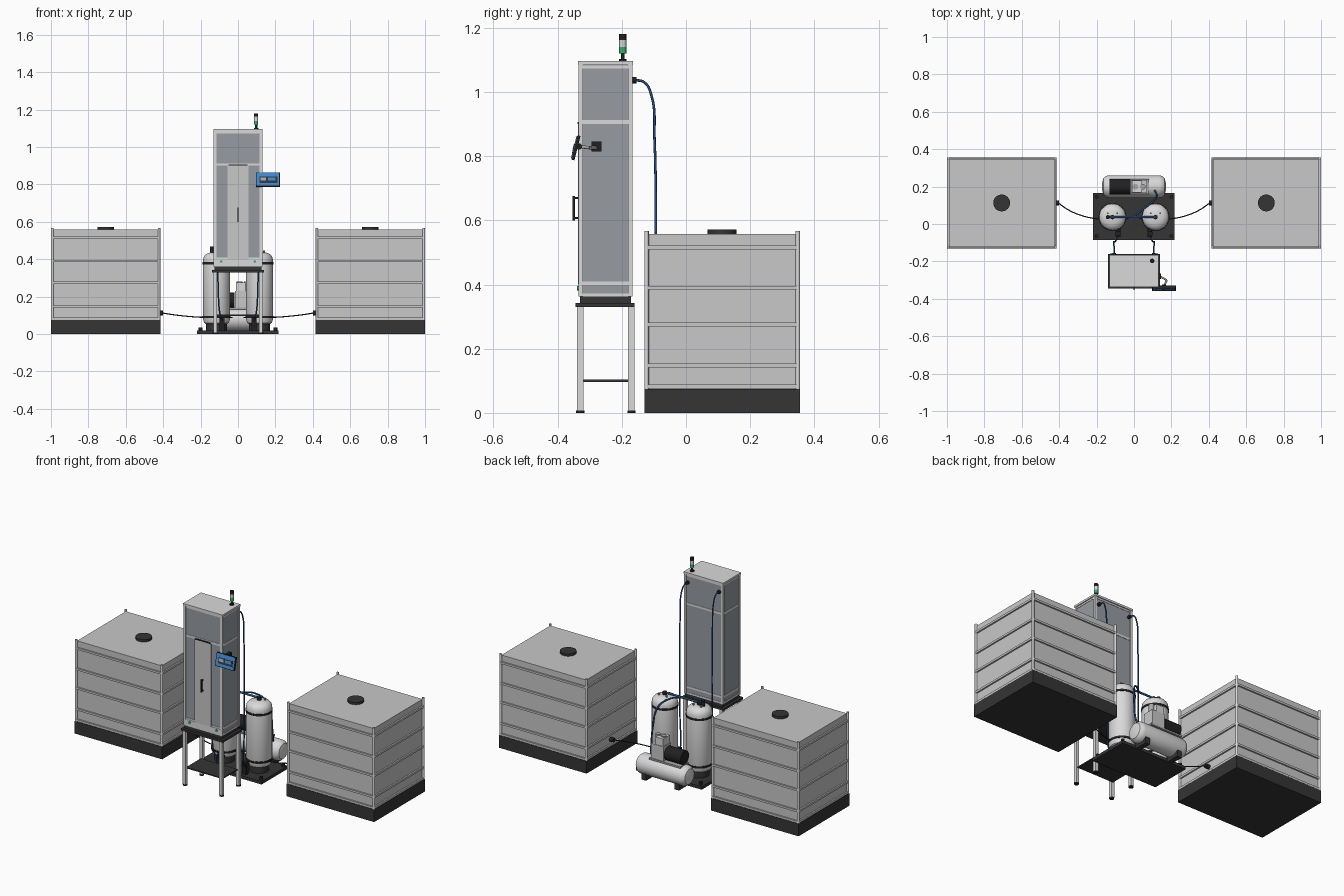
import bpy, bmesh, math
from mathutils import Vector, Matrix

if "Cube" in bpy.data.objects:
    bpy.data.objects.remove(bpy.data.objects["Cube"])


def mat(name, r, g, b):
    m = bpy.data.materials.new(name)
    m.diffuse_color = (r, g, b, 1)
    m.use_nodes = True
    m.node_tree.nodes["Principled BSDF"].inputs["Base Color"].default_value = m.diffuse_color
    return m


GREY = mat("light grey", .58, .58, .58)
WHITE = mat("off white", .70, .70, .70)
PANEL = mat("blue grey panel", .31, .335, .365)
DARK = mat("charcoal", .035, .035, .035)
BLACK = mat("black", .015, .015, .015)
STEEL = mat("steel", .40, .40, .40)
HOSE = mat("hose blue", .02, .08, .22)
SCREEN = mat("screen blue", .05, .25, .65)
GREEN = mat("signal green", .03, .50, .12)


def finish(name, bm, material, smooth=False):
    me = bpy.data.meshes.new(name)
    bmesh.ops.recalc_face_normals(bm, faces=bm.faces)
    bm.to_mesh(me)
    bm.free()
    ob = bpy.data.objects.new(name, me)
    bpy.context.collection.objects.link(ob)
    me.materials.append(material)
    if smooth:
        bpy.ops.object.select_all(action='DESELECT')
        ob.select_set(True)
        bpy.context.view_layer.objects.active = ob
        bpy.ops.object.shade_smooth_by_angle(angle=math.radians(35))
    return ob


def box(name, x, y, z, material):
    """Box from (min, max) ranges."""
    bm = bmesh.new()
    bmesh.ops.create_cube(bm, size=1)
    for v in bm.verts:
        v.co = [(r[0] + r[1]) / 2 + c * (r[1] - r[0]) for r, c in zip((x, y, z), v.co)]
    return finish(name, bm, material)


def lathe(name, start, axis, profile, material, n=32):
    """Revolve (radius, distance) pairs around an axis."""
    bm = bmesh.new()
    rot = Vector(axis).to_track_quat('Z', 'Y').to_matrix()
    rings = []
    for r, d in profile:
        rings.append([bm.verts.new(rot @ Vector((r * math.cos(2 * math.pi * i / n),
                      r * math.sin(2 * math.pi * i / n), d)) + Vector(start)) for i in range(n)])
    for a, b in zip(rings, rings[1:]):
        for i in range(n):
            j = (i + 1) % n
            bm.faces.new((a[i], a[j], b[j], b[i]))
    bm.faces.new(rings[0][::-1])
    bm.faces.new(rings[-1])
    return finish(name, bm, material, True)


def rod(name, a, b, r, material, n=16):
    d = Vector(b) - Vector(a)
    return lathe(name, a, d, [(r, 0), (r, d.length)], material, n)


def tube(name, pts, r, material):
    """Smooth hose through points."""
    cu = bpy.data.curves.new(name, 'CURVE')
    cu.dimensions = '3D'
    cu.bevel_depth, cu.bevel_resolution, cu.resolution_u = r, 2, 8
    cu.use_fill_caps = True
    sp = cu.splines.new('BEZIER')
    sp.bezier_points.add(len(pts) - 1)
    for p, co in zip(sp.bezier_points, pts):
        p.co = co
        p.handle_left_type = p.handle_right_type = 'AUTO'
    ob = bpy.data.objects.new(name, cu)
    bpy.context.collection.objects.link(ob)
    cu.materials.append(material)
    bpy.ops.object.select_all(action='DESELECT')
    ob.select_set(True)
    bpy.context.view_layer.objects.active = ob
    bpy.ops.object.convert(target='MESH')


# Two framed storage tanks with feed lines to the skid
Y0, Y1 = -.13, .355
for s in (-1, 1):
    x0, x1 = sorted((s * .415, s * 1.0))
    cx, cy = (x0 + x1) / 2, (Y0 + Y1) / 2
    box("tank_pallet", (x0, x1), (Y0, Y1), (0, .075), DARK)
    box("tank_body", (x0 + .01, x1 - .01), (Y0 + .01, Y1 - .01), (.075, .558), GREY)
    for z in (.082, .148, .275, .39, .515):
        for y in (Y0 + .007, Y1 - .007):
            box("tank_rail", (x0 + .01, x1 - .01), (y - .006, y + .006), (z - .006, z + .006), GREY)
        for x in (x0 + .007, x1 - .007):
            box("tank_rail", (x - .006, x + .006), (Y0 + .01, Y1 - .01), (z - .006, z + .006), GREY)
    for x in (x0 + .007, x1 - .007):
        for y in (Y0 + .007, Y1 - .007):
            rod("tank_post", (x, y, .075), (x, y, .567), .007, WHITE, 12)
    rod("tank_hatch", (cx, cy, .555), (cx, cy, .572), .045, DARK, 32)
    rod("tank_outlet", (s * .425, cy, .113), (s * .402, cy, .113), .013, BLACK)
    tube("feed_line", [(s * .405, cy, .113), (s * .35, .075, .104), (s * .28, .045, .096),
                       (s * .2, .028, .09), (s * .1, .02, .088), (s * .03, .03, .088)], .003, BLACK)

# Cabinet stand
for x in (-.122, .122):
    for y in (-.33, -.17):
        box("stand_leg", (x - .01, x + .01), (y - .01, y + .01), (.006, .33), WHITE)
        rod("stand_foot", (x, y, 0), (x, y, .008), .013, BLACK)
box("stand_shelf", (-.122, .122), (-.32, -.18), (.097, .104), DARK)
box("stand_top", (-.14, .14), (-.345, -.16), (.33, .343), DARK)

# Cabinet: panelled core, corner posts and rails
CX, CY0, CY1 = .13, -.335, -.167
box("cabinet_plinth", (-CX + .005, CX - .005), (CY0 + .004, CY1 - .004), (.343, .362), DARK)
box("cabinet_panels", (-CX + .005, CX - .005), (CY0 + .005, CY1 - .005), (.36, 1.085), PANEL)
for x in (-CX + .007, CX - .007):
    for y in (CY0 + .007, CY1 - .007):
        box("cabinet_post", (x - .007, x + .007), (y - .007, y + .007), (.362, 1.09), WHITE)
for z0, z1 in ((.362, .372), (.398, .41), (.9, .913), (1.073, 1.083)):
    box("cabinet_rail", (-CX + .003, CX - .003), (CY0 + .003, CY1 - .003), (z0, z1), WHITE)
box("cabinet_roof", (-CX - .002, CX + .002), (CY0 - .002, CY1 + .002), (1.084, 1.096), WHITE)
box("kick_panel", (-CX + .012, CX - .012), (CY0 + .001, CY0 + .01), (.362, .4), WHITE)
box("door", (-.055, .055), (CY0 - .002, CY0 + .01), (.4, .9), GREY)
box("door_top_gap", (-.05, .05), (CY0 - .003, CY0 + .01), (.9, .906), BLACK)
for x in (-.09, .09):
    rod("indicator", (x, CY0 + .002, .388), (x, CY0 - .004, .388), .007, GREEN)
box("door_handle", (-.004, .004), (-.354, -.346), (.6, .676), BLACK)
for z in (.604, .666):
    box("handle_mount", (-.004, .004), (-.35, -.334), (z, z + .007), BLACK)

# Operator display on a jointed arm
box("arm_mount", (.125, .145), (-.295, -.264), (.814, .846), BLACK)
rod("arm_link", (.14, -.28, .826), (.175, -.3, .826), .005, STEEL)
rod("arm_link", (.175, -.3, .826), (.16, -.335, .83), .005, STEEL)
rod("arm_joint", (.15, -.334, .83), (.17, -.334, .83), .01, BLACK)
tilt = Matrix.Translation((.16, -.343, .826)) @ Matrix.Rotation(math.radians(-14), 4, 'X')
for name, x, y, z, m in (
        ("display_case", (-.064, .064), (-.005, .005), (-.039, .039), BLACK),
        ("display_face", (-.06, .06), (-.007, -.005), (-.035, .036), SCREEN),
        ("display_window", (-.045, .05), (-.008, -.007), (-.02, .014), DARK),
        ("display_readout", (-.04, -.01), (-.009, -.008), (-.008, .009), STEEL),
        ("display_readout", (.0, .04), (-.009, -.008), (-.008, .009), SCREEN)):
    box(name, x, y, z, m).matrix_world = tilt

# Signal beacon
z = 1.096
for r, h, m in ((.012, .006, BLACK), (.006, .018, BLACK), (.011, .02, GREEN),
                (.011, .022, WHITE), (.011, .018, BLACK)):
    rod("beacon", (.097, -.197, z), (.097, -.197, z + h), r, m, 20)
    z += h

# Skid with two pressure vessels
box("skid", (-.22, .217), (-.085, .165), (0, .018), DARK)
for x in (-.2, .2):
    for y in (-.065, .145):
        rod("skid_bolt", (x, y, .018), (x, y, .036), .01, BLACK)
for s in (-1, 1):
    x, y = s * .115, .037
    rod("vessel_skirt", (x, y, .018), (x, y, .07), .055, DARK, 32)
    lathe("vessel", (x, y, 0), (0, 0, 1),
          [(.02, .045), (.05, .05), (.066, .06), (.072, .078), (.072, .395),
           (.069, .412), (.058, .426), (.038, .435), (.012, .438)], WHITE)
    for z in (.085, .372):
        rod("vessel_band", (x, y, z), (x, y, z + .012), .0745, BLACK, 32)
    rod("vessel_neck", (x, y, .43), (x, y, .455), .012, BLACK)
    for dx in (-.025, .025):
        rod("vessel_stud", (x + dx, y + .02, .42), (x + dx, y + .02, .447), .005, STEEL, 10)
    rod("vessel_valve", (s * .085, -.07, .07), (s * .085, -.02, .07), .012, BLACK)
    box("valve_body", (s * .085 - .014, s * .085 + .014), (-.065, -.04), (.018, .09), BLACK)
    # Hose from cabinet back down to the vessel
    rod("hose_port", (s * .105, -.17, 1.037), (s * .105, -.155, 1.037), .01, BLACK)
    tube("supply_hose", [(s * .105, -.165, 1.037), (s * .106, -.13, 1.03), (s * .108, -.108, .99),
                         (s * .108, -.098, .85), (s * .108, -.094, .56), (s * .106, -.094, .25),
                         (s * .095, -.085, .1), (s * .085, -.065, .07)], .004, HOSE)
rod("cross_pipe", (-.14, .037, .45), (.12, .037, .45), .006, HOSE)
rod("cross_valve", (-.14, .037, .435), (-.14, .037, .468), .011, BLACK)
tube("air_hose", [(0, .04, .45), (.05, .08, .445), (.1, .12, .40), (.12, .145, .28),
                  (.12, .16, .18), (.11, .18, .13)], .005, HOSE)

# Compressor: horizontal receiver, motor and pump
lathe("air_receiver", (-.17, .2, .078), (1, 0, 0),
      [(.02, 0), (.045, .006), (.057, .02), (.06, .035), (.06, .305), (.057, .32),
       (.045, .334), (.02, .34)], WHITE)
for x in (-.11, .11):
    box("receiver_foot", (x - .015, x + .015), (.155, .245), (0, .04), DARK)
box("pump_plate", (-.13, .08), (.16, .24), (.132, .142), STEEL)
rod("compressor_motor", (-.13, .198, .182), (-.02, .198, .182), .041, BLACK, 24)
box("pump_body", (-.015, .07), (.165, .235), (.14, .23), GREY)
box("pump_head", (-.01, .04), (.168, .232), (.23, .275), WHITE)
for x in (.008, .046):
    rod("pump_cap", (x, .2, .228), (x, .2, .281), .015, STEEL, 20)
